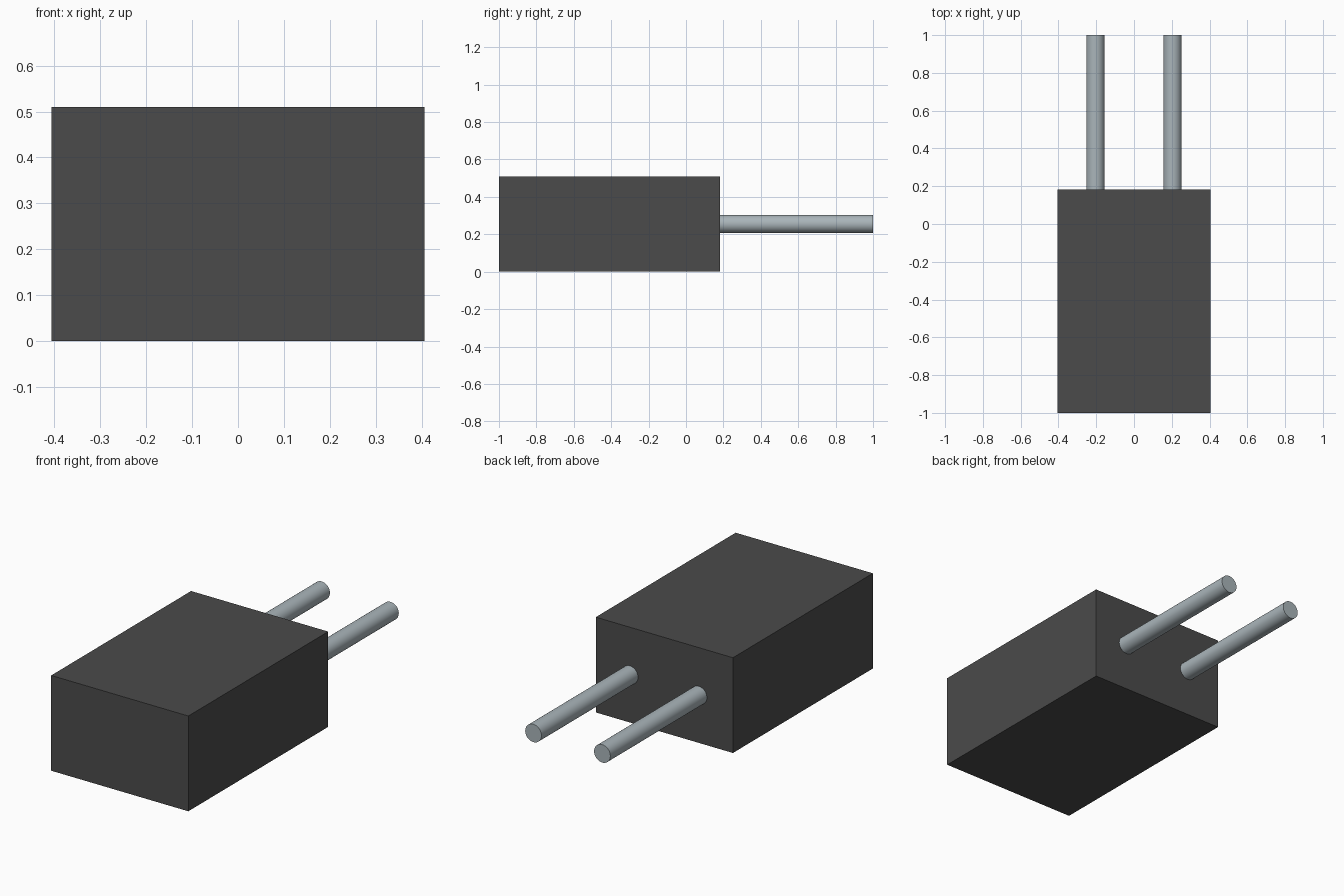
import bpy
import math

cube = bpy.data.objects.get("Cube")
if cube:
    bpy.data.objects.remove(cube, do_unlink=True)


def material(name, rgb):
    mat = bpy.data.materials.new(name)
    mat.use_nodes = True
    mat.diffuse_color = (*rgb, 1)
    mat.node_tree.nodes["Principled BSDF"].inputs["Base Color"].default_value = (*rgb, 1)
    return mat


dark_grey = material("dark grey", (0.07, 0.07, 0.07))
steel = material("steel grey", (0.40, 0.46, 0.49))

WIDTH, HEIGHT = 0.812, 0.51
FRONT, BODY_BACK, PIN_BACK = -1.0, 0.183, 1.0
PIN_X, PIN_RADIUS = 0.204, 0.048

# Rectangular body
bpy.ops.mesh.primitive_cube_add(size=1, location=(0, (FRONT + BODY_BACK) / 2, HEIGHT / 2))
body = bpy.context.object
body.name = "body"
body.scale = (WIDTH, BODY_BACK - FRONT, HEIGHT)
bpy.ops.object.transform_apply(location=False, rotation=False, scale=True)
body.data.materials.append(dark_grey)

# Two round pins out of the back
for name, x in (("left_pin", PIN_X), ("right_pin", -PIN_X)):
    bpy.ops.mesh.primitive_cylinder_add(
        vertices=48, radius=PIN_RADIUS, depth=PIN_BACK - BODY_BACK,
        location=(x, (BODY_BACK + PIN_BACK) / 2, HEIGHT / 2),
        rotation=(math.pi / 2, 0, 0))
    pin = bpy.context.object
    pin.name = name
    pin.data.materials.append(steel)
    bpy.ops.object.shade_smooth_by_angle(angle=math.radians(30))
